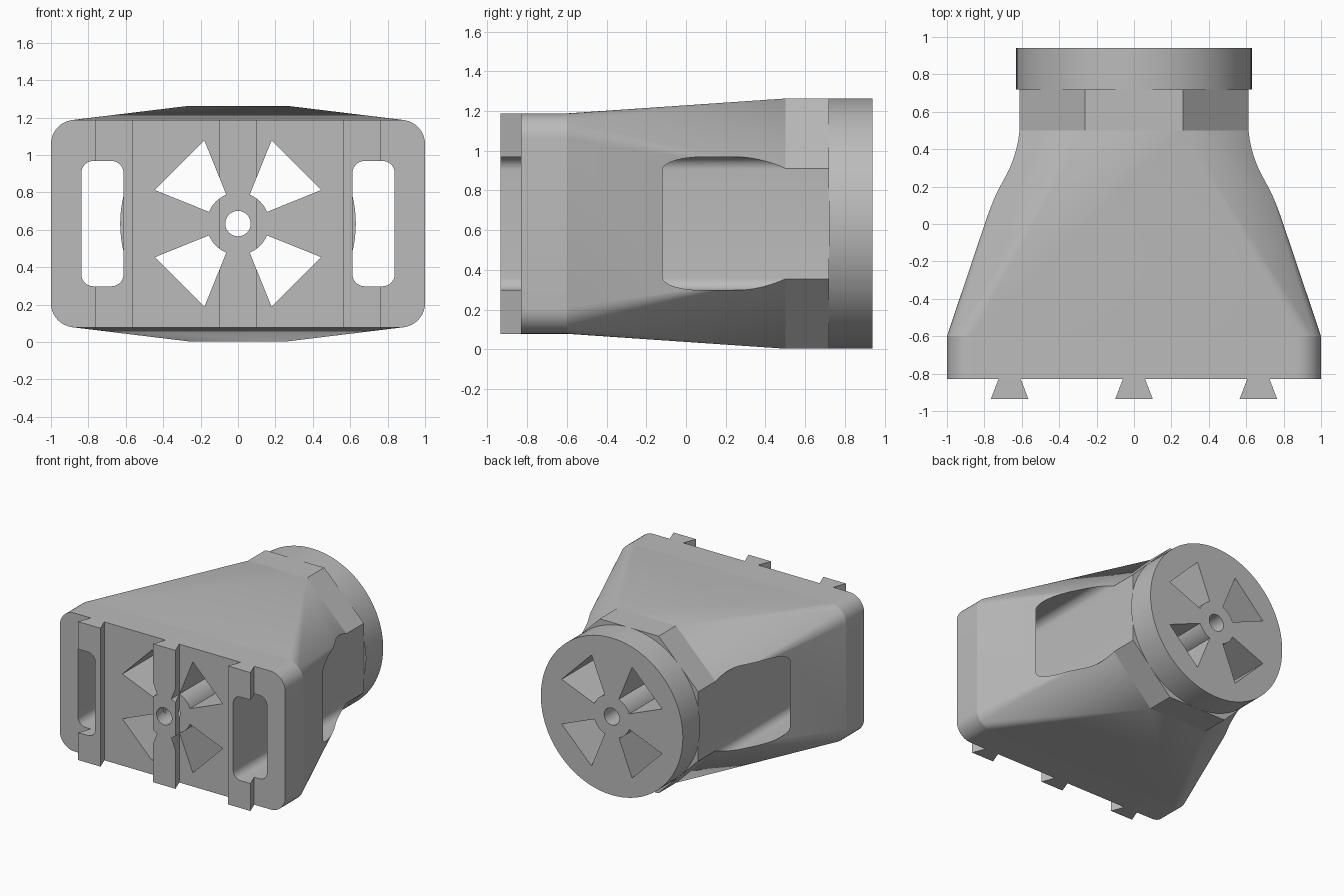
import bpy, bmesh
from math import sin, cos, radians, pi
from mathutils import Vector

cube = bpy.data.objects.get("Cube")
if cube:
    bpy.data.objects.remove(cube, do_unlink=True)

ZC = 0.633                          # height of the main axis
FRONT, NOSE, NECK, RIM, BACK = -0.83, -0.6, 0.5, 0.72, 0.94

grey = bpy.data.materials.new("plain grey")
grey.use_nodes = True
colour = (0.5, 0.5, 0.5, 1)
grey.diffuse_color = colour
grey.node_tree.nodes["Principled BSDF"].inputs["Base Color"].default_value = colour


def arc(cx, cz, r, a0, a1, n):
    return [(cx + r * cos(radians(a0 + (a1 - a0) * i / n)),
             cz + r * sin(radians(a0 + (a1 - a0) * i / n))) for i in range(n + 1)]


def rounded_rect(cx, w, h, r, n=10):
    pts = []
    for k, (sx, sz) in enumerate([(1, 1), (-1, 1), (-1, -1), (1, -1)]):
        pts += arc(cx + sx * (w - r), ZC + sz * (h - r), r, 90 * k, 90 * k + 90, n)
    return pts


def circle(r, n):
    return arc(0, ZC, r, 0, 360, n)[:-1]


def finish(name, bm):
    bmesh.ops.recalc_face_normals(bm, faces=bm.faces)
    mesh = bpy.data.meshes.new(name)
    bm.to_mesh(mesh)
    bm.free()
    mesh.materials.append(grey)
    ob = bpy.data.objects.new(name, mesh)
    bpy.context.collection.objects.link(ob)
    return ob


def prisms(name, outlines, lo, hi, upright=False):
    """Extrude closed outlines along y, or along z when upright."""
    bm = bmesh.new()
    for pts in outlines:
        rings = [[bm.verts.new((a, b, t) if upright else (a, t, b)) for a, b in pts]
                 for t in (lo, hi)]
        for ring in rings:
            bm.faces.new(ring)
        for i in range(len(pts)):
            j = (i + 1) % len(pts)
            bm.faces.new((rings[0][i], rings[0][j], rings[1][j], rings[1][i]))
    return finish(name, bm)


# Body: rounded rectangle blending into an octagon, with both ends extended
bm = bmesh.new()
octagon = arc(0, ZC, 0.63 / cos(pi / 8), 22.5, 337.5, 7)
for pts, y in ((rounded_rect(0, 1.0, 0.555, 0.13), NOSE), (octagon, NECK)):
    for x, z in pts:
        bm.verts.new((x, y, z))
bmesh.ops.remove_doubles(bm, verts=bm.verts, dist=0.0001)
bmesh.ops.convex_hull(bm, input=bm.verts)
bmesh.ops.dissolve_limit(bm, angle_limit=radians(0.1), verts=bm.verts, edges=bm.edges)
for y, target in ((NOSE, FRONT), (NECK, RIM)):
    caps = [f for f in bm.faces if all(abs(v.co.y - y) < 0.001 for v in f.verts)]
    grown = bmesh.ops.extrude_face_region(bm, geom=caps)["geom"]
    moved = [g for g in grown if isinstance(g, bmesh.types.BMVert)]
    bmesh.ops.translate(bm, verts=moved, vec=Vector((0, target - y, 0)))
body = finish("body", bm)

# Round end plate
end_plate = prisms("end_plate", [circle(0.63, 96)], RIM, BACK)

# Dovetail rails on the front
rails = prisms("dovetail_rails",
               [[(x - 0.1, -0.935), (x + 0.1, -0.935), (x + 0.06, FRONT), (x - 0.06, FRONT)]
                for x in (-0.665, 0, 0.665)], ZC - 0.555, ZC + 0.555, upright=True)

# Cutters: four wedge windows, the centre bore and the two side slots
wedges = []
for k in range(4):
    a, b = 22 + 90 * k, 68 + 90 * k
    wedges.append(arc(0, ZC, 0.48, a, b, 1) + arc(0, ZC, 0.167, b, a, 10))
window_cutter = prisms("window_cutter", wedges + [circle(0.068, 32)], -1.2, 1.2)
slot_cutter = prisms("slot_cutter",
                     [rounded_rect(s * 0.725, 0.113, 0.335, 0.065) for s in (-1, 1)], -1.2, 0.8)

for ob, cutters in ((body, (slot_cutter, window_cutter)),
                    (end_plate, (window_cutter,)),
                    (rails, (slot_cutter, window_cutter))):
    bpy.ops.object.select_all(action="DESELECT")
    bpy.context.view_layer.objects.active = ob
    ob.select_set(True)
    for cutter in cutters:
        mod = ob.modifiers.new("cut", "BOOLEAN")
        mod.operation = "DIFFERENCE"
        mod.solver = "EXACT"
        mod.object = cutter
        bpy.ops.object.modifier_apply(modifier=mod.name)
    bpy.ops.object.shade_smooth_by_angle(angle=radians(30))

for cutter in (window_cutter, slot_cutter):
    bpy.data.objects.remove(cutter, do_unlink=True)
